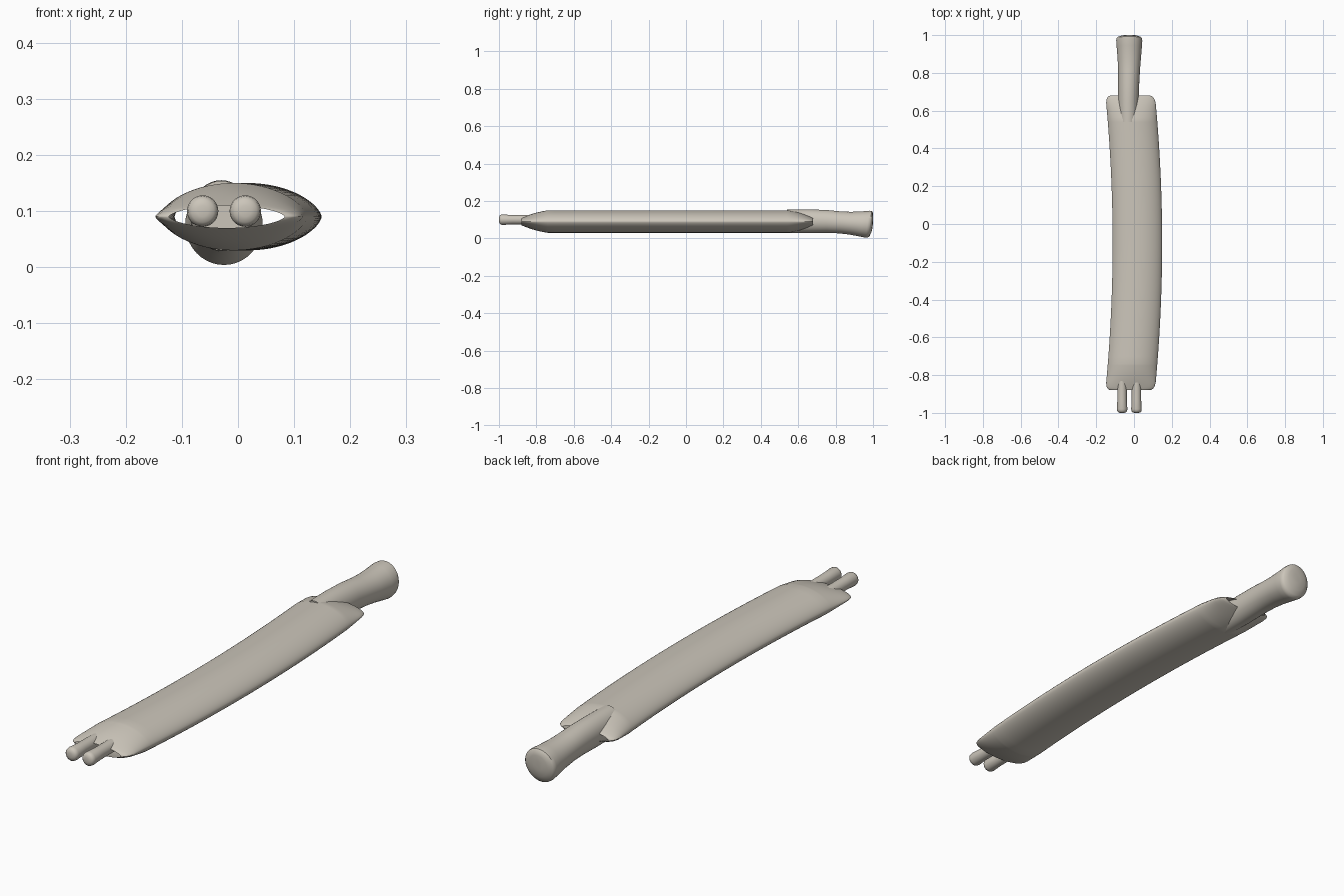
import bpy, bmesh, math

old = bpy.data.objects.get("Cube")
if old:
    bpy.data.objects.remove(old, do_unlink=True)

clay = bpy.data.materials.new("warm grey")
clay.use_nodes = True
colour = (0.60, 0.56, 0.49, 1)
clay.diffuse_color = colour
clay.node_tree.nodes["Principled BSDF"].inputs["Base Color"].default_value = colour


def loft(name, rings, sides=32, sharpness=0.5, caps=True):
    """Skin rings of (y, centre x, centre z, half width, half height, lean)."""
    bm = bmesh.new()
    loops = []
    for y, cx, cz, rx, rz, lean in rings:
        loop = []
        for i in range(sides):
            a = math.tau * i / sides
            u, s = math.cos(a), math.sin(a)
            v = math.copysign(abs(s) ** (2 * sharpness), s) if abs(s) > 1e-6 else 0
            loop.append(bm.verts.new((cx + rx * u, y + lean * v, cz + rz * v)))
        loops.append(loop)
    for a, b in zip(loops, loops[1:]):
        for i in range(sides):
            j = (i + 1) % sides
            bm.faces.new((a[i], a[j], b[j], b[i]))
    if caps:
        bm.faces.new(loops[0])
        bm.faces.new(loops[-1])
    bmesh.ops.recalc_face_normals(bm, faces=bm.faces)
    mesh = bpy.data.meshes.new(name)
    bm.to_mesh(mesh)
    bm.free()
    mesh.materials.append(clay)
    obj = bpy.data.objects.new(name, mesh)
    bpy.context.collection.objects.link(obj)
    bpy.ops.object.select_all(action="DESELECT")
    obj.select_set(True)
    bpy.context.view_layer.objects.active = obj
    bpy.ops.object.shade_smooth_by_angle(angle=math.radians(40))
    return obj


# Bowed, lens-shaped sleeve, flattened and open at both ends
FRONT, BACK, CORNER = -0.88, 0.68, 0.04


def sleeve_ring(y):
    gap = min(y - FRONT, BACK - y)
    taper = 0.14 if y < 0 else 0.13
    t = min(gap / taper, 1)
    height = 0.02 + 0.04 * (t + 0.12 * math.sin(math.pi * t))
    k = max(0, 1 - gap / CORNER)
    width = 0.131 - 0.028 * (1 - math.sqrt(1 - k * k))
    bow = 0.018 - 0.038 * ((y + 0.1) / 0.78) ** 2
    return (y, bow, 0.09, width, min(height, 0.06), 0)


steps = [0, 0.003, 0.01, 0.02, 0.04, 0.06, 0.08, 0.1, 0.115, 0.13, 0.14]
stations = [FRONT + s for s in steps]
stations += [-0.7 + 0.06 * i for i in range(21)]
stations += [BACK - s for s in reversed(steps)]
loft("sleeve", [sleeve_ring(y) for y in stations], 64, 0.64, caps=False)

# Flared handle with a leaning, gently domed end
loft("handle", [
    (0.54, -0.03, 0.092, 0.052, 0.062, 0),
    (0.65, -0.03, 0.092, 0.055, 0.063, 0),
    (0.75, -0.028, 0.091, 0.056, 0.061, 0),
    (0.82, -0.026, 0.086, 0.058, 0.059, 0),
    (0.88, -0.025, 0.081, 0.062, 0.061, 0.002),
    (0.94, -0.025, 0.077, 0.067, 0.068, 0.006),
    (0.97, -0.025, 0.076, 0.069, 0.072, 0.009),
    (0.983, -0.025, 0.076, 0.067, 0.071, 0.010),
    (0.990, -0.025, 0.077, 0.060, 0.064, 0.008),
    (0.996, -0.025, 0.078, 0.042, 0.045, 0.005),
    (0.999, -0.025, 0.079, 0.018, 0.020, 0.001),
], 40)

# Pair of round-ended prongs at the front
for side, x in (("right", -0.063), ("left", 0.013)):
    loft(side + "_prong", [
        (-1.0, x, 0.1, 0.010, 0.010, 0),
        (-0.997, x, 0.1, 0.020, 0.020, 0),
        (-0.991, x, 0.1, 0.026, 0.026, 0),
        (-0.98, x, 0.1, 0.028, 0.028, 0),
        (-0.93, x, 0.1, 0.025, 0.025, 0),
        (-0.86, x, 0.1, 0.025, 0.025, 0),
        (-0.79, x, 0.1, 0.024, 0.024, 0),
    ], 28)
